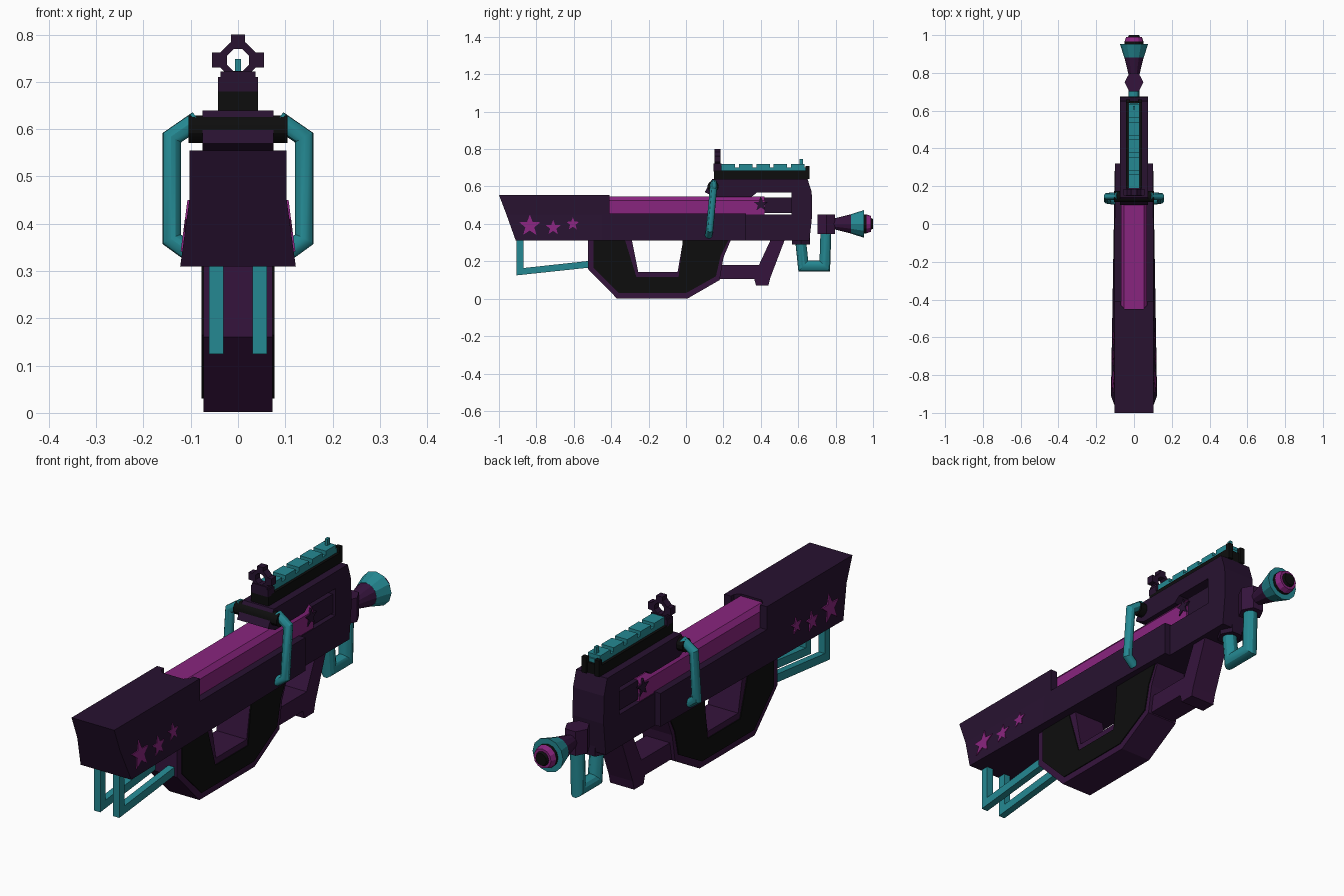
import bpy, bmesh
from math import sin, cos, pi
from mathutils import Vector, Matrix

if "Cube" in bpy.data.objects:
    bpy.data.objects.remove(bpy.data.objects["Cube"])


def material(name, rgb):
    m = bpy.data.materials.new(name)
    m.use_nodes = True
    m.diffuse_color = (*rgb, 1)
    m.node_tree.nodes["Principled BSDF"].inputs["Base Color"].default_value = (*rgb, 1)
    return m


DARK = material("dark purple", (.021, .006, .03))
PLUM = material("plum", (.036, .007, .046))
PINK = material("magenta", (.25, .018, .21))
TEAL = material("teal", (.018, .25, .29))
BLACK = material("black", (.004, .004, .004))


def finish(name, bm, mat, smooth=False):
    bmesh.ops.recalc_face_normals(bm, faces=bm.faces)
    me = bpy.data.meshes.new(name)
    bm.to_mesh(me)
    bm.free()
    me.materials.append(mat)
    ob = bpy.data.objects.new(name, me)
    bpy.context.collection.objects.link(ob)
    if smooth:
        bpy.ops.object.select_all(action='DESELECT')
        ob.select_set(True)
        bpy.context.view_layer.objects.active = ob
        bpy.ops.object.shade_smooth_by_angle()
    return ob


def bridge(bm, rings):
    """Skin a chain of closed rings and cap both ends."""
    rings = [[bm.verts.new(p) for p in r] for r in rings]
    for a, b in zip(rings, rings[1:]):
        for i in range(len(a)):
            j = (i + 1) % len(a)
            bm.faces.new((a[i], a[j], b[j], b[i]))
    bm.faces.new(rings[0][::-1])
    bm.faces.new(rings[-1])


PLACE = {'x': lambda a, b, t: (t, a, b),
         'y': lambda a, b, t: (a, t, b),
         'z': lambda a, b, t: (a, b, t)}


def prism(name, polys, axis, lo, hi, mat):
    """Extrude one or more flat outlines along an axis."""
    bm = bmesh.new()
    for poly in polys:
        bridge(bm, [[PLACE[axis](a, b, t) for a, b in poly] for t in (lo, hi)])
    return finish(name, bm, mat)


def rect(a0, a1, b0, b1):
    return [(a0, b0), (a1, b0), (a1, b1), (a0, b1)]


def loft(name, sections, mat):
    bm = bmesh.new()
    bridge(bm, sections)
    return finish(name, bm, mat)


def tube(name, path, r, mat, sides=12):
    """Sweep a circle along a path with mitred corners."""
    path = [Vector(p) for p in path]
    d = (path[1] - path[0]).normalized()
    u = d.orthogonal().normalized()
    v = d.cross(u)
    ring = [path[0] + r * (u * cos(2 * pi * k / sides) + v * sin(2 * pi * k / sides))
            for k in range(sides)]
    rings = [ring]
    for i in range(1, len(path)):
        d = (path[i] - path[i - 1]).normalized()
        n = d if i == len(path) - 1 else d + (path[i + 1] - path[i]).normalized()
        ring = [p + d * ((path[i] - p).dot(n) / d.dot(n)) for p in ring]
        rings.append(ring)
    bm = bmesh.new()
    bridge(bm, rings)
    return finish(name, bm, mat, True)


def turned(name, y0, y1, r0, r1, mat):
    """Round section of the nozzle, along y."""
    bm = bmesh.new()
    ring = [(cos(2 * pi * k / 12), sin(2 * pi * k / 12)) for k in range(12)]
    bridge(bm, [[(r * a, y, .4 + r * b) for a, b in ring] for y, r in ((y0, r0), (y1, r1))])
    return finish(name, bm, mat)


# Body shell: straight upper walls, flared skirt
def flare(y):
    return .122 - .017 * (y + .9)


def shell(ys, top, wide=None):
    yt, ym, yb = ys
    b = wide or flare(yb)
    t = min(.103, b)
    return [(-t, yt, top), (-t, ym, .45), (-b, yb, .31), (b, yb, .31), (t, ym, .45), (t, yt, top)]


loft("stock", [shell((-1, -.96, -.91), .555), shell((-.45,) * 3, .555)], DARK)
prism("stock_notch_cheeks", [[(s * a, b) for a, b in
      [(.05, -.45), (.07, -.43), (.07, -.41), (.103, -.41), (.103, -.45)]] for s in (1, -1)],
      'z', .44, .555, DARK)
loft("lower_body", [shell((-.45,) * 3, .455), shell((.32,) * 3, .455)], DARK)
prism("lower_body_front", [rect(.32, .6, .31, .45)], 'x', -.075, .075, DARK)

# Upper receiver with the front block
prism("receiver", [[(.10, .57), (.14, .64), (.65, .64), (.672, .57), (.675, .45), (.66, .31),
      (.565, .31), (.565, .568), (.38, .568), (.35, .545), (.15, .545)]], 'x', -.075, .075, DARK)

# Magazine on top
prism("magazine", [[(-.07, .45), (-.07, .525), (-.052, .546), (.052, .546), (.07, .525), (.07, .45)]],
      'y', -.45, .42, PINK)
prism("magazine_end", [rect(.42, .57, .458, .54)], 'x', -.062, .062, DARK)

# Grip frame with thumb hole
prism("grip_frame", [[(-.525, .315), (-.525, .16), (-.37, .002), (.01, .002), (.18, .10), (.2, .22),
      (.24, .315), (-.015, .315), (-.045, .142), (-.255, .142), (-.29, .315)]],
      'x', -.073, .073, PLUM)
panel = [(-.495, .31), (-.495, .165), (-.36, .03), (0, .03), (.16, .12), (.185, .23), (.225, .31),
         (-.02, .31), (-.02, .28), (-.04, .115), (-.265, .115), (-.325, .31)]

# Trigger guard and foregrip
prism("foregrip", [[(.17, .18), (.39, .18), (.455, .32), (.53, .32), (.45, .11), (.44, .07),
      (.375, .07), (.365, .105), (.17, .105)]], 'x', -.058, .058, PLUM)


def star(y, z, r):
    return [(y + q * sin(k * pi / 5), z + q * cos(k * pi / 5))
            for k in range(10) for q in [r if k % 2 == 0 else r * .42]]


def wall_star(name, y, z, r, side, surface, mat):
    bm = bmesh.new()
    pts = star(y, z, r)
    bridge(bm, [[(side * (surface(a, b) + o), a, b) for a, b in pts] for o in (-.004, .004)])
    finish(name, bm, mat)


def skirt(y, z):
    return .103 + (flare(y) - .103) * max(0, .45 - z) / .14


for s, tag in ((1, "left"), (-1, "right")):
    prism("grip_panel_" + tag, [panel], 'x', s * .071, s * .077, BLACK)
    for n, (y, z, r) in enumerate([(-.835, .39, .06), (-.71, .38, .042), (-.605, .40, .036)]):
        wall_star(f"stock_star_{n + 1}_{tag}", y, z, r, s, skirt, PINK)
    wall_star("magazine_star_" + tag, .40, .505, .04, s, lambda y, z: .07, DARK)
    # Shoulder loop bars
    prism("shoulder_loop_" + tag, [[(-.905, .32), (-.905, .125), (-.51, .167), (-.51, .203),
          (-.87, .164), (-.87, .32)]], 'x', s * .031, s * .061, TEAL)
    # Side handles
    tube("side_handle_" + tag, [(s * .085, .148, .62), (s * .14, .146, .582),
         (s * .14, .126, .367), (s * .10, .121, .338)], .0195, TEAL)

tube("handle_axle", [(-.105, .145, .6), (.105, .145, .6)], .03, BLACK)

# Sight rail
prism("rail_base", [rect(.15, .65, .63, .685)], 'x', -.042, .042, BLACK)
prism("rail_end_posts", [rect(-.042, -.02, .64, .71), rect(.02, .042, .64, .71)],
      'y', .64, .66, BLACK)
prism("rail", [rect(.19, .64, .68, .702)], 'x', -.03, .03, TEAL)
prism("rail_teeth", [rect(.19 + .093 * k, .262 + .093 * k, .70, .72) for k in range(5)],
      'x', -.03, .03, TEAL)
prism("front_sight", [rect(-.006, .006, .7, .748)], 'y', .607, .625, TEAL)

# Ring sight at the rear of the rail
def oct_point(k, r):
    a = (k + .5) * pi / 4
    return (r * cos(a), .746 + r * sin(a))


prism("ring_sight", [[oct_point(k, .025), oct_point(k, .041), oct_point(k + 1, .041),
      oct_point(k + 1, .025)] for k in range(8)]
      + [rect(-.015, .015, .78, .8), rect(-.055, -.036, .73, .762), rect(.036, .055, .73, .762)],
      'y', .152, .184, DARK)
prism("ring_sight_base", [rect(-.042, .042, .68, .71), rect(-.037, .037, .71, .722)],
      'y', .148, .19, DARK)

# Feed pipe and hexagonal sockets
hexagon = [(.05 * cos(k * pi / 3), .055 * sin(k * pi / 3)) for k in range(6)]
prism("pipe_socket", [[(a, .615 + b) for a, b in hexagon]], 'z', .29, .36, DARK)
prism("nozzle_socket", [[(a, .75 + b) for a, b in hexagon]], 'z', .345, .45, PLUM)
tube("feed_pipe", [(0, .612, .32), (0, .627, .175), (0, .742, .175), (0, .748, .36)], .03, TEAL)

# Nozzle
turned("nozzle_cone", .78, .885, .026, .052, PLUM)
turned("nozzle_flare", .882, .952, .052, .074, TEAL)
turned("nozzle_collar", .95, .966, .05, .05, BLACK)
turned("nozzle_ring", .966, .99, .05, .042, PINK)
turned("nozzle_tip", .985, 1.0, .034, .026, BLACK)
